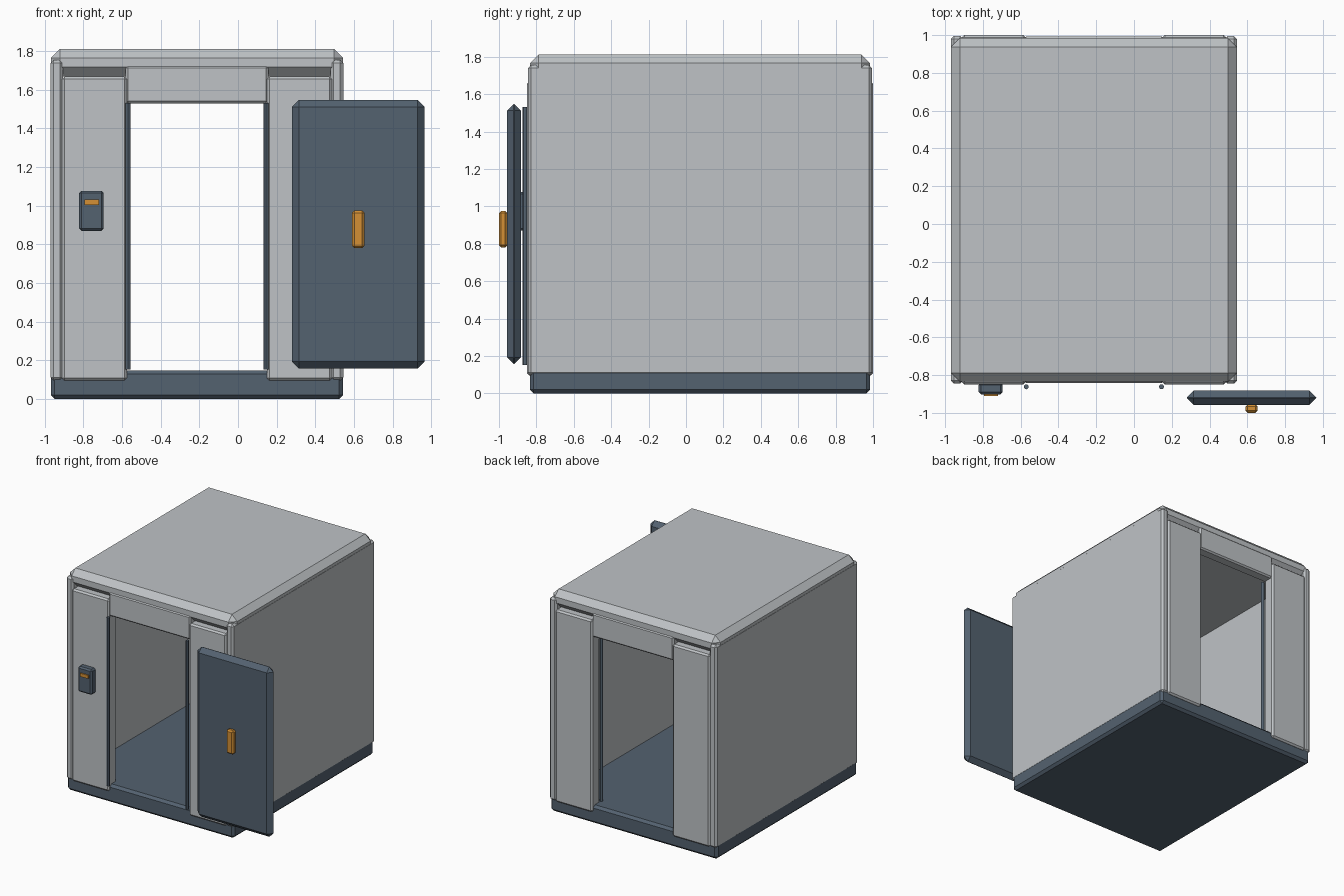
import bpy
from mathutils import Vector

old = bpy.data.objects.get("Cube")
if old:
    bpy.data.objects.remove(old, do_unlink=True)


def material(name, rgb):
    m = bpy.data.materials.new(name)
    m.use_nodes = True
    m.diffuse_color = (*rgb, 1)
    m.node_tree.nodes["Principled BSDF"].inputs["Base Color"].default_value = (*rgb, 1)
    return m


GREY = material("light grey", (0.52, 0.545, 0.565))
NAVY = material("slate blue", (0.088, 0.122, 0.162))
ORANGE = material("amber", (0.66, 0.28, 0.035))


def box(name, x, y, z, mat, bevel=0.0):
    """Box from (min, max) ranges with chamfered edges."""
    bpy.ops.mesh.primitive_cube_add(size=1)
    ob = bpy.context.object
    ob.name = name
    lo, hi = (Vector(c) for c in zip(x, y, z))
    for v in ob.data.vertices:
        v.co = (lo + hi) / 2 + v.co * (hi - lo)
    ob.data.materials.append(mat)
    if bevel:
        mod = ob.modifiers.new("chamfer", "BEVEL")
        mod.width = bevel
        mod.segments = 1
    return ob


def span(centre, side, a, b):
    """Range between two distances from a centre, on one side of it."""
    return sorted((centre + side * a, centre + side * b))


CX, CY = -0.2125, 0.075      # centre of the cabin
HX = 0.7575                  # half width of the cabin
FLOOR, WALL_BASE = 0.148, 0.095

# Base and roof
box("base", span(CX, 1, -HX + .001, HX - .001), span(CY, 1, -.91, .91),
    (0, FLOOR), NAVY, 0.02)
box("roof", span(CX, 1, -HX + .001, HX - .001), span(CY, 1, -.91, .91),
    (1.67, 1.812), GREY, 0.047)

# Long side walls
for side, label in ((-1, "right"), (1, "left")):
    box(f"{label}_wall", span(CX, side, .692, HX), span(CY, 1, -.92, .92),
        (WALL_BASE, 1.755), GREY, 0.016)

# Open end walls: two panels, a lintel and round seals
for end, place in ((-1, "front"), (1, "back")):
    for side, label in ((-1, "right"), (1, "left")):
        box(f"{place}_{label}_panel", span(CX, side, .3625, .699),
            span(CY, end, .825, .926), (WALL_BASE, 1.668), GREY, 0.013)
        seal_y = CY - 0.937 if end < 0 else CY + 0.813
        bpy.ops.mesh.primitive_cylinder_add(
            vertices=12, radius=0.013, depth=1.38,
            location=(CX + side * 0.358, seal_y, 0.842))
        seal = bpy.context.object
        seal.name = f"{place}_{label}_seal"
        seal.data.materials.append(NAVY)
        bpy.ops.object.shade_smooth_by_angle()
    box(f"{place}_lintel", span(CX, 1, -.37, .37), span(CY, end, .825, .918),
        (1.53, 1.725), GREY, 0.012)

# Sliding door standing open, with its handle
box("sliding_door", (0.28, 0.965), (-0.957, -0.882), (0.157, 1.548), NAVY, 0.036)
box("door_handle", (0.59, 0.655), (-1.0, -0.955), (0.78, 0.975), ORANGE, 0.012)

# Control box with its display
box("control_box", (-0.822, -0.695), (-0.902, -0.84), (0.87, 1.077), NAVY, 0.012)
box("control_display", (-0.795, -0.72), (-0.911, -0.9015), (1.005, 1.032), ORANGE)
